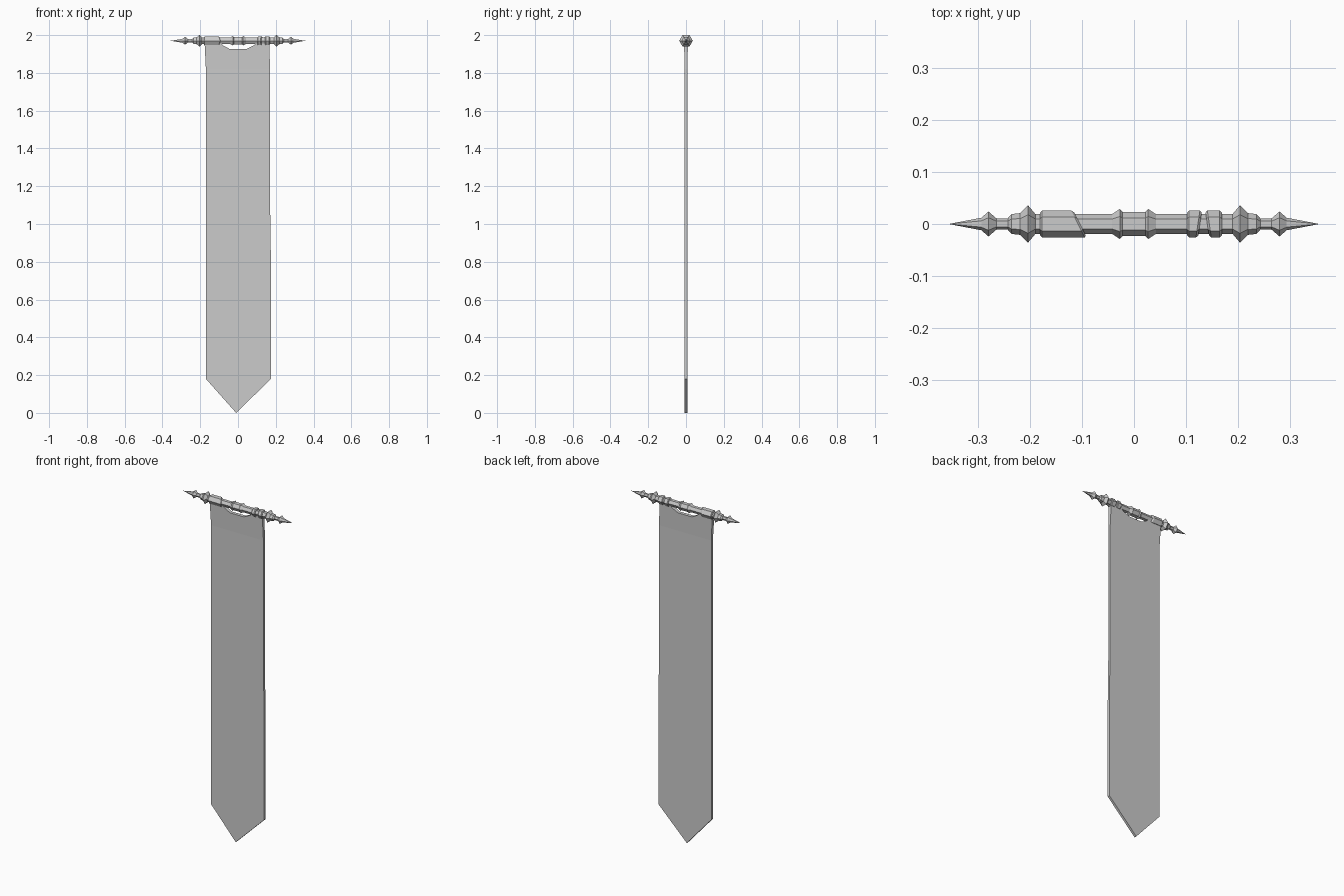
import bpy, bmesh, math

if "Cube" in bpy.data.objects:
    bpy.data.objects.remove(bpy.data.objects["Cube"])

POLE_Z = 1.97
SIDES = 6


def make_object(name, bm):
    bmesh.ops.recalc_face_normals(bm, faces=bm.faces)
    mesh = bpy.data.meshes.new(name)
    bm.to_mesh(mesh)
    bm.free()
    obj = bpy.data.objects.new(name, mesh)
    bpy.context.collection.objects.link(obj)
    return obj


def hex_lathe(name, profile, slant_start=0.0, slant_end=0.0):
    """Six-sided turning along x; end rings may lean with y."""
    bm = bmesh.new()
    rings = []
    for i, (x, r) in enumerate(profile):
        slant = slant_end if i >= len(profile) / 2 else slant_start
        if r == 0:
            rings.append([bm.verts.new((x, 0, POLE_Z))])
            continue
        ring = []
        for k in range(SIDES):
            a = 2 * math.pi * k / SIDES
            y = r * math.cos(a)
            ring.append(bm.verts.new((x + slant * y, y, POLE_Z + r * math.sin(a))))
        rings.append(ring)
    for a, b in zip(rings, rings[1:]):
        for k in range(SIDES):
            j = (k + 1) % SIDES
            quad = [a[k % len(a)], a[j % len(a)], b[j % len(b)], b[k % len(b)]]
            bm.faces.new(list(dict.fromkeys(quad)))
    for ring in (rings[0], rings[-1]):
        if len(ring) > 2:
            bm.faces.new(ring)
    return make_object(name, bm)


# Turned pole with pointed finials, mirrored about its middle
half = [(0.022, 0.023), (0.027, 0.029), (0.042, 0.019), (0.19, 0.019),
        (0.193, 0.023), (0.204, 0.036), (0.219, 0.021), (0.236, 0.019),
        (0.243, 0.011), (0.265, 0.011), (0.28, 0.024), (0.294, 0.012),
        (0.357, 0.0)]
hex_lathe("pole", [(-x, r) for x, r in reversed(half)] + half)

# Cloth sleeves wrapped around the pole: x start, x end, slants
sleeves = [("left_sleeve", -0.181, -0.104, 0.0, -0.5),
           ("right_inner_sleeve", 0.102, 0.127, 0.0, 0.15),
           ("right_outer_sleeve", 0.141, 0.169, -0.15, 0.0)]
for name, x0, x1, s0, s1 in sleeves:
    hex_lathe(name, [(x0, 0.022), (x0 + 0.004, 0.026),
                     (x1 - 0.004, 0.026), (x1, 0.022)], s0, s1)

# Hanging cloth: straight lower part and slightly flared, sagging top edge
lower = [(-0.17, 1.82), (-0.17, 0.18), (-0.01, 0.0), (0.175, 0.18),
         (0.175, 0.75), (0.17, 1.1), (0.17, 1.82)]
upper = [(0.165, 1.962), (0.10, 1.962), (0.085, 1.947), (0.045, 1.927),
         (-0.045, 1.927), (-0.075, 1.943), (-0.098, 1.962), (-0.177, 1.962)]


def half_depth(z):
    return 0.007 + max(0, z - 1.82) * 0.025


bm = bmesh.new()
outline = lower + upper
front = [bm.verts.new((x, -half_depth(z), z)) for x, z in outline]
back = [bm.verts.new((x, half_depth(z), z)) for x, z in outline]
n, split = len(outline), len(lower)
for side in (front, back):
    bm.faces.new(side[:split])
    bm.faces.new([side[0]] + side[split - 1:])
for i in range(n):
    j = (i + 1) % n
    bm.faces.new((front[i], front[j], back[j], back[i]))
make_object("banner_cloth", bm)
